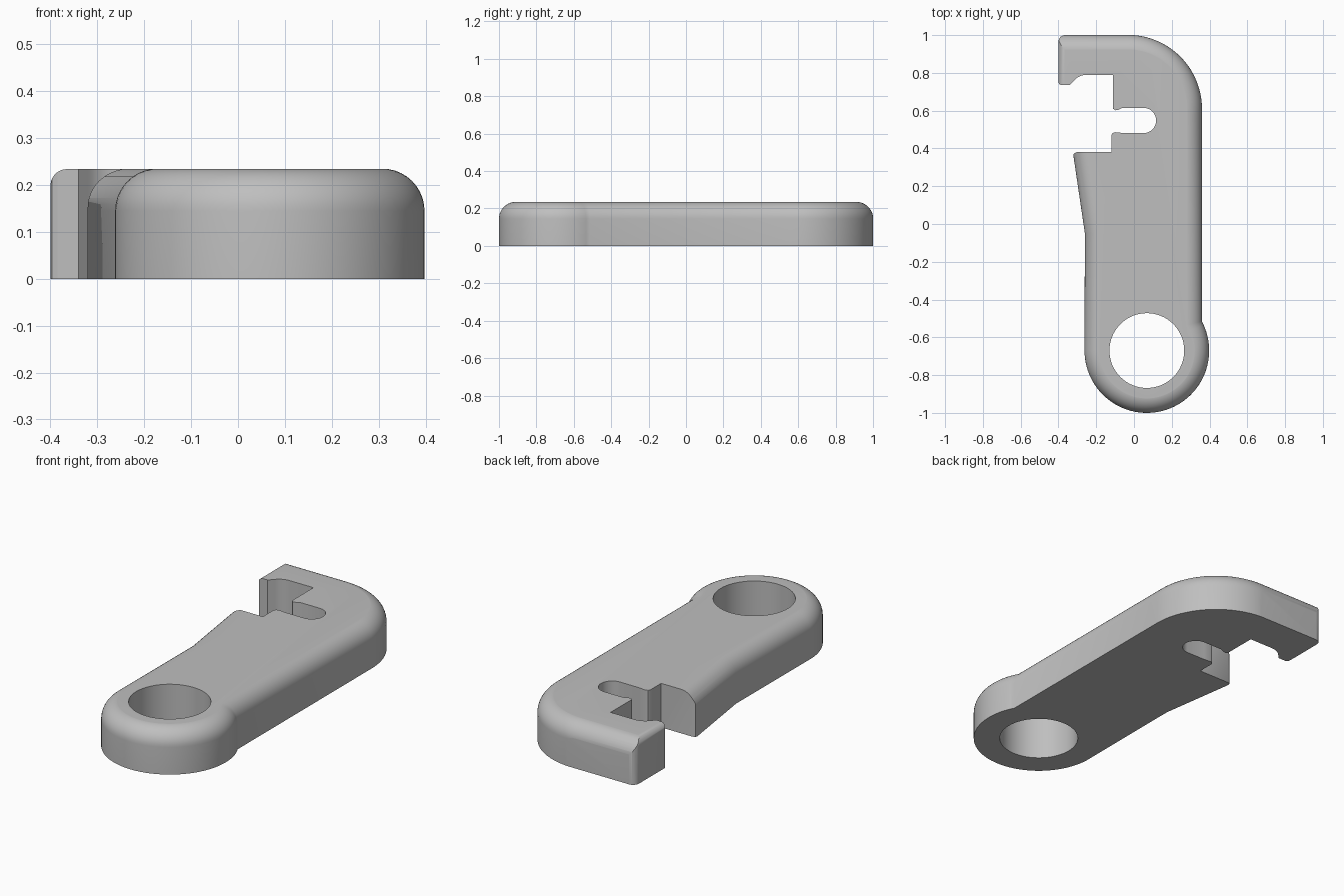
import bpy, bmesh
from math import cos, sin, radians

if "Cube" in bpy.data.objects:
    bpy.data.objects.remove(bpy.data.objects["Cube"])

HEIGHT = 0.234


def arc(cx, cy, r, start, end, steps):
    """Points along a circular arc, angles in degrees."""
    angles = [radians(start + (end - start) * i / steps) for i in range(steps + 1)]
    return [(cx + r * cos(a), cy + r * sin(a)) for a in angles]


def prism(name, outline, z0, z1, round_top=0.0, round_sides=0.0):
    """Extrude an outline, optionally rounding its top rim and upright corners."""
    bm = bmesh.new()
    base = bm.faces.new([bm.verts.new((x, y, z0)) for x, y in outline])
    top = bmesh.ops.extrude_face_region(bm, geom=[base])["geom"]
    for v in top:
        if isinstance(v, bmesh.types.BMVert):
            v.co.z = z1
    bmesh.ops.recalc_face_normals(bm, faces=bm.faces)
    if round_top or round_sides:
        edges = [e for e in bm.edges
                 if (round_top and all(v.co.z > z1 - 1e-5 for v in e.verts))
                 or (round_sides and abs(e.verts[0].co.z - e.verts[1].co.z) > 0.01)]
        bmesh.ops.bevel(bm, geom=edges, offset=round_top or round_sides, segments=10,
                        profile=0.5, affect='EDGES', clamp_overlap=False)
    mesh = bpy.data.meshes.new(name)
    bm.to_mesh(mesh)
    bm.free()
    obj = bpy.data.objects.new(name, mesh)
    bpy.context.collection.objects.link(obj)
    return obj


# Lever body: round eye, straight shank, curved hook shoulder
outline = arc(0.068, -0.67, 0.33, 180, 388, 56)
outline += [(0.36, 0.56)]
outline += arc(-0.032, 0.609, 0.392, 0, 90, 28)
outline += [(-0.8, 1.001), (-0.8, 0.56), (-0.35, 0.56), (-0.26, -0.05)]
body = prism("lever_body", outline, 0, HEIGHT + 0.001, round_top=0.09)

# Trimming block gives the hook end its smaller rounding
trim = prism("hook_end_trim", [(-0.4, -1.3), (1, -1.3), (1, 1), (-0.4, 1)],
             -0.5, HEIGHT, round_top=0.035, round_sides=0.035)

# Mouth with slot
mouth = [(-1, 0.36), (-0.322, 0.36), (-0.318, 0.373), (-0.305, 0.38),
         (-0.12, 0.38), (-0.12, 0.47), (-0.114, 0.481), (-0.10, 0.486), (-0.06, 0.482)]
mouth += arc(0.05, 0.548, 0.067, -90, 90, 20)
mouth += [(-0.06, 0.615), (-0.085, 0.604), (-0.10, 0.602), (-0.11, 0.61), (-0.11, 0.79)]
mouth += arc(-0.25, 0.70, 0.09, 90, 140, 8)
mouth += [(-0.34, 0.735), (-0.385, 0.735), (-0.397, 0.742), (-0.401, 0.755), (-1, 0.755)]
mouth_cut = prism("mouth_cutter", mouth, -0.5, 0.5)

# Pivot hole
hole_cut = prism("hole_cutter", arc(0.068, -0.67, 0.198, 0, 354.375, 63), -0.5, 0.5)

bpy.context.view_layer.objects.active = body
body.select_set(True)
for tool, operation in ((trim, 'INTERSECT'), (mouth_cut, 'DIFFERENCE'), (hole_cut, 'DIFFERENCE')):
    mod = body.modifiers.new(tool.name, 'BOOLEAN')
    mod.operation, mod.object, mod.solver = operation, tool, 'EXACT'
    bpy.ops.object.modifier_apply(modifier=mod.name)
    bpy.data.objects.remove(tool)

bpy.ops.object.shade_smooth_by_angle(angle=radians(30))

# Plain grey colour
grey = bpy.data.materials.new("grey")
grey.diffuse_color = (0.52, 0.52, 0.52, 1)
grey.use_nodes = True
grey.node_tree.nodes["Principled BSDF"].inputs["Base Color"].default_value = grey.diffuse_color
body.data.materials.clear()
body.data.materials.append(grey)
for poly in body.data.polygons:
    poly.material_index = 0
